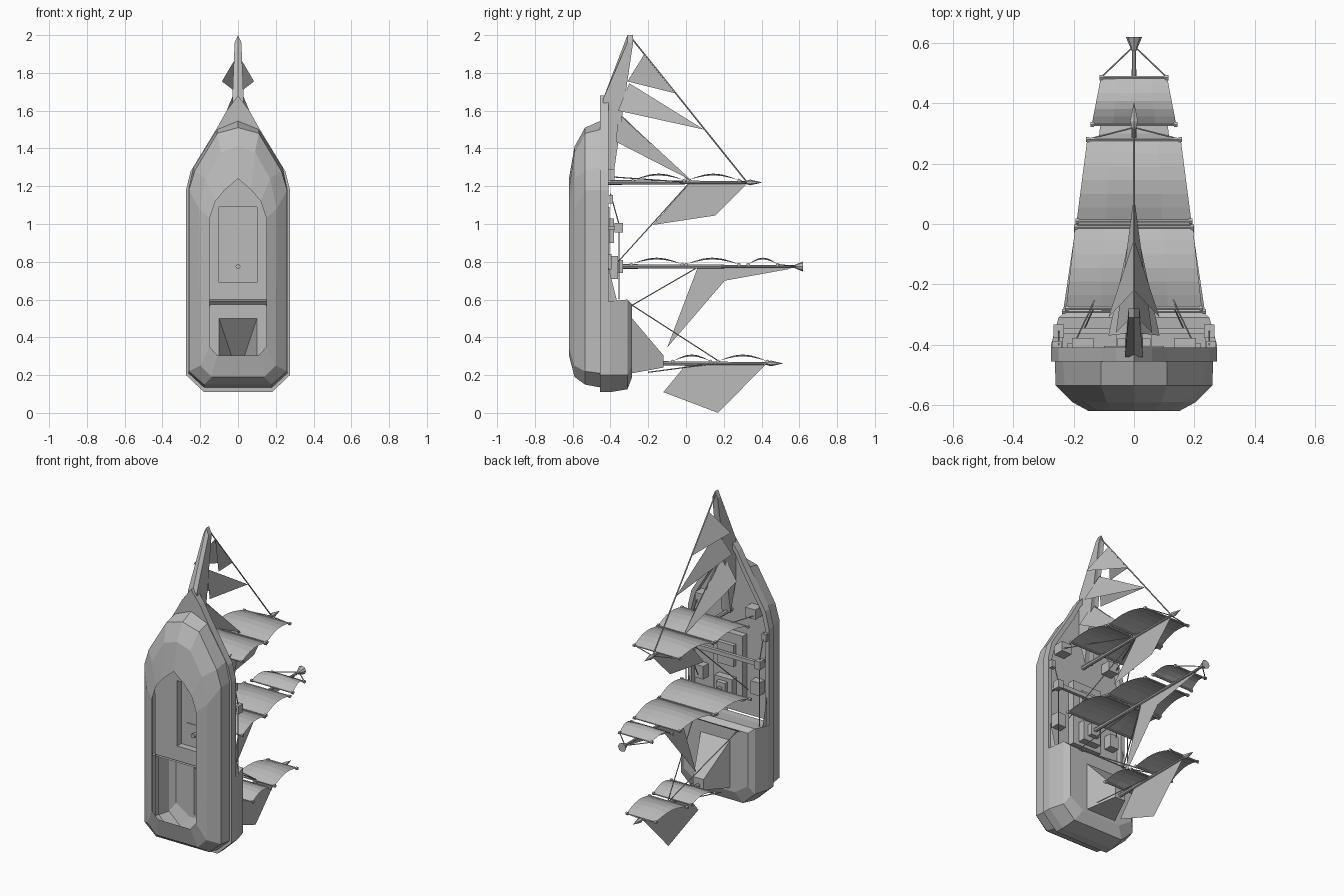
import bpy, bmesh, math
from mathutils import Vector

cube = bpy.data.objects.get("Cube")
if cube:
    bpy.data.objects.remove(cube, do_unlink=True)

GREY = (0.5, 0.5, 0.5, 1)
mat = bpy.data.materials.new("plain_grey")
mat.use_nodes = True
mat.diffuse_color = GREY
mat.node_tree.nodes["Principled BSDF"].inputs["Base Color"].default_value = GREY


def finish(name, bm):
    bmesh.ops.recalc_face_normals(bm, faces=bm.faces)
    me = bpy.data.meshes.new(name)
    bm.to_mesh(me)
    bm.free()
    me.materials.append(mat)
    ob = bpy.data.objects.new(name, me)
    bpy.context.collection.objects.link(ob)
    return ob


def mirrored(half):
    """Close a half outline (x, z) across x = 0."""
    return half + [(-x, z) for x, z in reversed(half) if x > 0]


def loft(name, rings, cap=False):
    """Skin between (y, outline) rings of equal length."""
    bm = bmesh.new()
    rows = [[bm.verts.new((x, y, z)) for x, z in pts] for y, pts in rings]
    n = len(rows[0])
    for a, b in zip(rows, rows[1:]):
        for i in range(n):
            j = (i + 1) % n
            bm.faces.new((a[i], a[j], b[j], b[i]))
    if cap:
        bm.faces.new(rows[-1])
    return finish(name, bm)


def sheet(name, y, *loops):
    """Flat floor with holes."""
    bm = bmesh.new()
    edges = []
    for pts in loops:
        vs = [bm.verts.new((x, y, z)) for x, z in pts]
        edges += [bm.edges.new((v, vs[i - 1])) for i, v in enumerate(vs)]
    bmesh.ops.triangle_fill(bm, edges=edges, use_beauty=True, normal=(0, 1, 0))
    return finish(name, bm)


def polys(name, faces):
    bm = bmesh.new()
    for f in faces:
        bm.faces.new([bm.verts.new(p) for p in f])
    return finish(name, bm)


def box(name, c, s):
    bm = bmesh.new()
    bmesh.ops.create_cube(bm, size=1)
    for v in bm.verts:
        v.co = Vector(c) + Vector([a * b for a, b in zip(v.co, s)])
    return finish(name, bm)


def rod(name, a, b, r=0.003, r2=None, sides=6):
    a, b = Vector(a), Vector(b)
    bm = bmesh.new()
    bmesh.ops.create_cone(bm, cap_ends=True, segments=sides, radius1=r,
                          radius2=r if r2 is None else r2, depth=(b - a).length)
    q = (b - a).to_track_quat('Z', 'Y')
    for v in bm.verts:
        v.co = q @ v.co + (a + b) / 2
    return finish(name, bm)


def rect(x, z0, z1):
    return [(x, z0), (x, z1), (-x, z1), (-x, z0)]


# hull, open along the keel
hull = [
    (-.62, [(.11, .305), (.15, .35), (.15, 1.03), (.12, 1.12), (.07, 1.18), (0, 1.24)]),
    (-.59, [(.14, .19), (.2, .25), (.205, 1.08), (.17, 1.24), (.09, 1.38), (0, 1.41)]),
    (-.535, [(.18, .15), (.26, .22), (.26, 1.18), (.23, 1.28), (.11, 1.48), (0, 1.51)]),
    (-.455, [(.18, .135), (.262, .21), (.262, 1.18), (.235, 1.3), (.11, 1.5), (0, 1.545)])]
hull = [(y, mirrored(p)) for y, p in hull]
loft("hull", hull)

# bulwark, its underside and the main deck
rail = mirrored([(.18, .11), (.275, .2), (.275, 1.18), (.25, 1.28), (.11, 1.51), (.06, 1.6), (0, 1.68)])
inner = mirrored([(.16, .13), (.25, .22), (.25, 1.17), (.225, 1.27), (.09, 1.49), (.045, 1.58), (0, 1.64)])
loft("bulwark", [(-.455, rail), (-.41, rail), (-.41, inner), (-.445, inner)])
sheet("bulwark_underside", -.455, rail, hull[-1][1])
deck = mirrored([(.25, .6)] + [p for p in inner if p[0] >= 0 and p[1] > .6])
sheet("main_deck", -.445, deck, rect(.1, .69, 1.09))
loft("hatch_coaming", [(-.445, rect(.1, .69, 1.09)), (-.405, rect(.1, .69, 1.09))], cap=True)

# raised stern deck with tapered cabin
low = mirrored([(.18, .11), (.275, .2), (.275, .59), (0, .59)])
mid = mirrored([(.17, .125), (.25, .2), (.25, .6), (0, .6)])
top = mirrored([(.13, .19), (.22, .25), (.22, .575), (0, .575)])
hole = rect(.1, .21, .5)
loft("stern_walls", [(-.445, low), (-.4, low), (-.31, mid), (-.285, top)])
sheet("stern_deck", -.285, top, hole)
loft("cabin", [(-.285, hole), (-.12, rect(.035, .24, .305))], cap=True)

# bowsprit
prow = [(-.44, 1.4), (-.44, 1.66), (-.31, 2), (-.28, 2), (-.39, 1.22)]
bm = bmesh.new()
left, mid_line, right = ([bm.verts.new((s * (.018 if z > 1.9 else .03), y, z - (.04 if s and z > 1.9 else 0)))
                          for y, z in prow] for s in (-1, 0, 1))
for a, b in ((left, mid_line), (mid_line, right)):
    for i in range(5):
        bm.faces.new((a[i - 1], a[i], b[i], b[i - 1]))
bm.faces.new(left)
bm.faces.new(right)
finish("bowsprit", bm)

# deck fittings
box("fore_hatch", (0, -.395, .965), (.11, .03, .13))
box("mast_step", (0, -.385, .77), (.12, .05, .12))
box("mast_collar", (0, -.35, .775), (.06, .035, .07))
box("cross_beam", (0, -.355, .98), (.5, .02, .025))
for s in (-1, 1):
    box("beam_end", (s * .25, -.355, .98), (.035, .045, .05))
    box("beam_post", (s * .245, -.41, .98), (.015, .07, .02))
    box("rail_block", (s * .255, -.4, 1.13), (.03, .025, .045))
    box("deck_chest", (s * .17, -.41, 1.26), (.07, .065, .06))
    box("side_chest", (s * .19, -.42, .8), (.06, .05, .08))
    polys("rail_ramp", [[(s * .262, -.41, .77), (s * .262, -.365, .59), (s * .262, -.41, .59)]])
    rod("rail_rope", (s * .25, -.4, 1.16), (s * .25, -.355, 1.0))
    rod("rail_rope", (s * .25, -.355, .96), (s * .25, -.355, .6))


def square_sail(z, y0, y1, w0, w1):
    """Billowing sail between two yards."""
    bm = bmesh.new()
    grid = []
    for i in range(7):
        t = i / 6
        w = w0 + (w1 - w0) * t
        y = y0 + (y1 - y0) * t
        grid.append([bm.verts.new((u * w / 2, y, z + .012 + .035 * math.sin(math.pi * t) * (1 - .07 * u * u)))
                     for u in range(-2, 3)])
    for a, b in zip(grid, grid[1:]):
        for j in range(4):
            bm.faces.new((a[j], a[j + 1], b[j + 1], b[j]))
    finish("square_sail", bm)
    for y, w in ((y0, w0), (y1, w1)):
        rod("yard", (-w, y, z + .01), (w, y, z + .01), .006)
        for s in (-1, 1):
            rod("yard_cap", (s * (w - .008), y, z + .01), (s * (w + .004), y, z + .01), .01)


# masts: height along z, foot, head, sail tiers, fore-and-aft sail
masts = [
    ("fore", 1.22, -.44, .32, [(-.28, -.01, .225, .195), (.01, .28, .19, .155)],
     [(.32, 1.21), (.155, 1.045), (-.175, .995), (.02, 1.215)]),
    ("main", .775, -.44, .59, [(-.29, -.02, .235, .195), (.0, .28, .19, .155), (.33, .485, .14, .11)],
     [(.565, .765), (.205, .7), (-.1, .345), (.06, .765)]),
    ("aft", .262, -.285, .43, [(-.07, .13, .15, .13), (.17, .43, .13, .1)],
     [(.42, .255), (.17, 0), (-.12, .11), (.0, .255)])]
for name, z, foot, head, tiers, spanker in masts:
    rod(name + "_mast", (0, foot, z), (0, head, z), .013, .007, 8)
    for tier in tiers:
        square_sail(z, *tier)
    polys(name + "_spanker", [[(0, y, h) for y, h in spanker]])
    for s in (-1, 1):
        rod("yard_lift", (s * tiers[-1][3], tiers[-1][1], z + .01), (0, head, z))
    if name == "main":
        rod("lookout", (0, .565, z), (0, .62, z), .004, .027, 8)
    else:
        rod("finial_base", (0, head - .02, z), (0, head + .02, z), .004, .015)
        rod("finial_tip", (0, head + .02, z), (0, head + .085, z), .015, 0)

# headsails, each folded over its stay
jibs = [((-.22, 1.9), (-.05, 1.69), (-.31, 1.755), .085),
        ((-.3, 1.745), (.095, 1.5), (-.36, 1.6), .06),
        ((-.36, 1.59), (.03, 1.23), (-.37, 1.435), .085)]
for peak, tack, wing, w in jibs:
    polys("headsail", [[(0, *peak), (0, *tack), (s * w, *wing)] for s in (-1, 1)])

# rigging
rod("fore_stay", (0, -.285, 1.98), (0, .32, 1.225), .004)
rod("inner_stay", (0, -.36, 1.59), (0, .02, 1.225))
for s in (-1, 1):
    rod("fore_shroud", (0, .02, 1.22), (s * .17, -.36, .8))
    rod("fore_brace", (s * .2, -.4, 1.25), (0, .02, 1.22))
    rod("main_shroud", (0, .06, .77), (s * .16, -.285, .57))
    rod("aft_shroud", (0, .18, .27), (s * .15, -.285, .57))
    rod("aft_brace", (s * .1, -.2, .215), (0, .18, .265))
